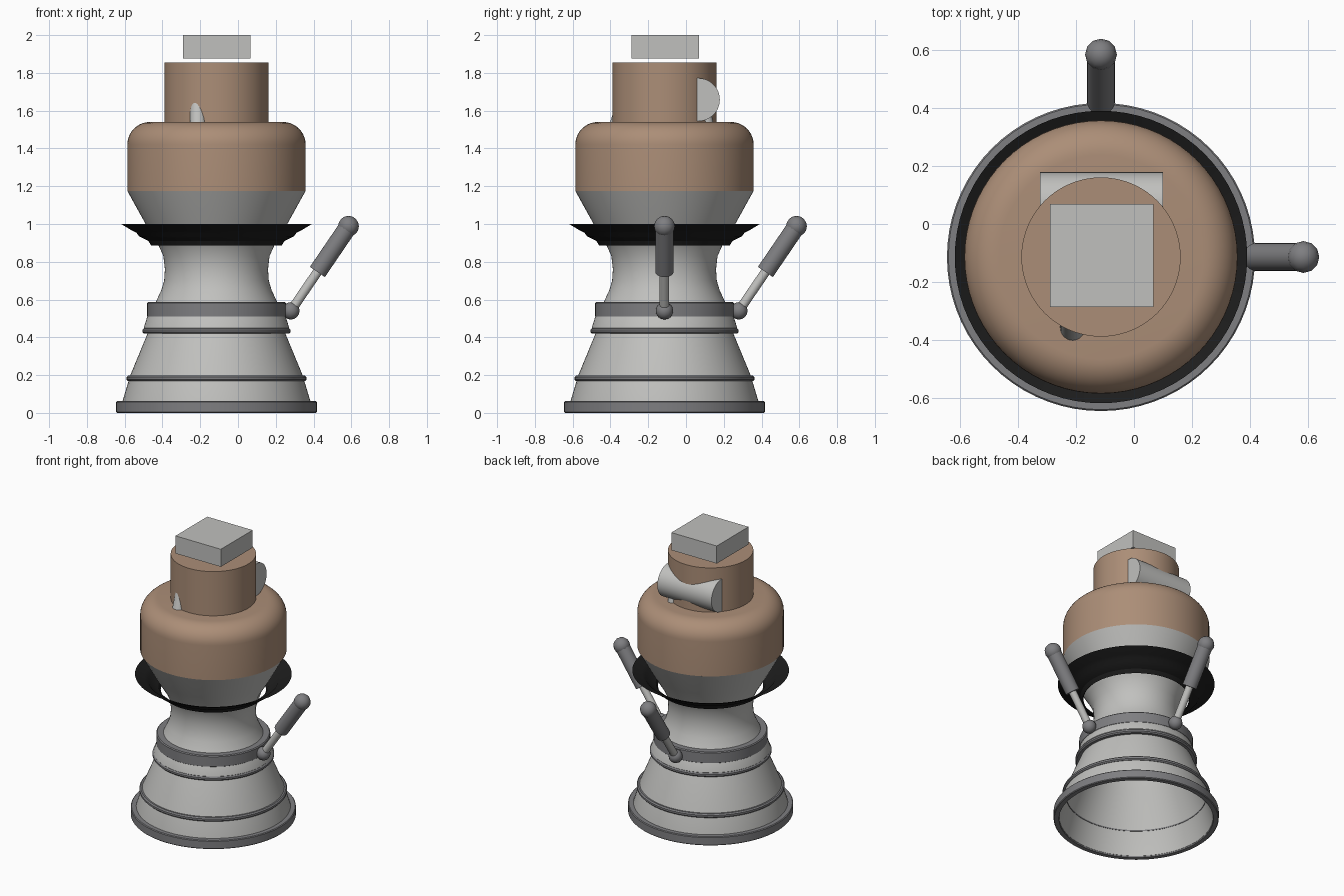
import bpy, bmesh, math
from mathutils import Vector

cube = bpy.data.objects.get("Cube")
if cube:
    bpy.data.objects.remove(cube, do_unlink=True)

AX = -0.114  # x and y of the engine axis


def material(name, rgb):
    m = bpy.data.materials.new(name)
    m.use_nodes = True
    m.diffuse_color = (*rgb, 1)
    m.node_tree.nodes["Principled BSDF"].inputs["Base Color"].default_value = (*rgb, 1)
    return m


LIGHT = material("light_grey_metal", (0.53, 0.53, 0.515))
GREY = material("mid_grey_metal", (0.21, 0.21, 0.22))
BROWN = material("tan_insulation", (0.41, 0.27, 0.185))
BLACK = material("black_shield", (0.012, 0.012, 0.012))


def add(name, bm, mat, smooth=True, angle=30):
    bmesh.ops.recalc_face_normals(bm, faces=bm.faces)
    me = bpy.data.meshes.new(name)
    bm.to_mesh(me)
    bm.free()
    me.materials.append(mat)
    ob = bpy.data.objects.new(name, me)
    bpy.context.collection.objects.link(ob)
    if smooth:
        bpy.ops.object.select_all(action='DESELECT')
        ob.select_set(True)
        bpy.context.view_layer.objects.active = ob
        bpy.ops.object.shade_smooth_by_angle(angle=math.radians(angle))


def lathe(name, profile, mat, seg=72, closed=False):
    """Spin (radius, z) points about the engine axis; radius 0 closes an end."""
    bm = bmesh.new()
    rings = []
    for r, z in profile:
        if r == 0:
            rings.append([bm.verts.new((AX, AX, z))] * seg)
        else:
            rings.append([bm.verts.new((AX + r * math.cos(2 * math.pi * i / seg),
                                        AX + r * math.sin(2 * math.pi * i / seg), z))
                          for i in range(seg)])
    pairs = list(zip(rings, rings[1:]))
    if closed:
        pairs.append((rings[-1], rings[0]))
    for a, b in pairs:
        for i in range(seg):
            j = (i + 1) % seg
            bm.faces.new(list(dict.fromkeys((a[i], a[j], b[j], b[i]))))
    add(name, bm, mat)


def rod(name, a, b, radius, mat, seg=24):
    """Cylinder between two points."""
    a, b = Vector(a), Vector(b)
    bm = bmesh.new()
    bmesh.ops.create_cone(bm, cap_ends=True, segments=seg, radius1=radius,
                          radius2=radius, depth=(b - a).length)
    bm.transform((b - a).to_track_quat('Z', 'Y').to_matrix().to_4x4())
    bmesh.ops.translate(bm, verts=bm.verts, vec=(a + b) / 2)
    add(name, bm, mat)


def ball(name, p, radius, mat):
    bm = bmesh.new()
    bmesh.ops.create_uvsphere(bm, u_segments=12, v_segments=8, radius=radius)
    bmesh.ops.translate(bm, verts=bm.verts, vec=p)
    add(name, bm, mat, angle=50)


# Hollow nozzle bell, throat and the cone under the tank
inner = [(0, 0.90), (0.26, 0.76), (0.265, 0.70), (0.30, 0.585), (0.35, 0.42),
         (0.445, 0.195), (0.495, 0.01)]
outer = [(0.505, 0.01), (0.498, 0.06), (0.465, 0.17), (0.458, 0.195), (0.365, 0.42),
         (0.385, 0.45), (0.368, 0.505), (0.322, 0.585), (0.292, 0.65), (0.277, 0.70),
         (0.273, 0.76), (0.281, 0.83), (0.308, 0.89), (0.375, 1.0), (0.472, 1.175)]
lathe("nozzle_bell", inner + outer + [(0, 1.175)], LIGHT)

# Bands around the bell
for name, r0, r1, z0, z1, bev in (
        ("exit_ring", 0.497, 0.532, 0.0, 0.062, 0.005),
        ("lower_band", 0.45, 0.476, 0.168, 0.197, 0.008),
        ("middle_band", 0.36, 0.392, 0.42, 0.448, 0.008),
        ("actuator_ring", 0.315, 0.367, 0.505, 0.587, 0.006)):
    lathe(name, [(r0, z0), (r1 - bev, z0), (r1, z0 + bev),
                 (r1, z1 - bev), (r1 - bev, z1), (r0, z1)], GREY, closed=True)

# Thin stepped heat shield, open around the throat
shield = [(0.345, 0.885), (0.36, 0.91), (0.41, 0.935), (0.425, 0.955),
          (0.45, 0.967), (0.505, 1.0)]
lathe("heat_shield", shield + [(r - 0.006, z + 0.005) for r, z in reversed(shield[:-1])],
      BLACK, closed=True)

# Tank with rounded shoulder
shoulder = [(0.352 + 0.12 * math.cos(t), 1.42 + 0.12 * math.sin(t))
            for t in (math.pi / 2 * i / 10 for i in range(11))]
lathe("tank_body", [(0, 1.175), (0.472, 1.175)] + shoulder + [(0, 1.542)], BROWN)
lathe("tank_neck", [(0, 1.53), (0.275, 1.53), (0.275, 1.855), (0, 1.855)], BROWN)

# Mounting block above the neck
bm = bmesh.new()
bmesh.ops.create_cube(bm, size=1)
bmesh.ops.scale(bm, verts=bm.verts, vec=(0.357, 0.357, 0.125))
bmesh.ops.translate(bm, verts=bm.verts, vec=(-0.112, -0.109, 1.9375))
add("mount_block", bm, LIGHT, smooth=False)

# Pipes on the neck
rod("rear_drum", (-0.325, 0.065, 1.658), (0.10, 0.065, 1.658), 0.114, LIGHT, 48)
rod("front_pipe", (-0.212, -0.377, 1.48), (-0.212, -0.264, 1.81), 0.043, LIGHT, 32)
rod("rear_pipe", (0.025, 0.125, 1.48), (0.025, 0.085, 1.66), 0.032, LIGHT)

# Two steering actuators, on the left and at the back
for side, d in (("left", Vector((1, 0, 0))), ("rear", Vector((0, 1, 0)))):
    base = Vector((AX, AX, 0))
    low = base + d * 0.394 + Vector((0, 0, 0.54))
    top = base + d * 0.699 + Vector((0, 0, 0.988))
    ball(side + "_actuator_lower_joint", low, 0.046, GREY)
    ball(side + "_actuator_upper_joint", top, 0.055, GREY)
    rod(side + "_actuator_piston", low, low.lerp(top, 0.6), 0.025, LIGHT)
    rod(side + "_actuator_sleeve", low.lerp(top, 0.46), low.lerp(top, 0.96), 0.048, GREY)
